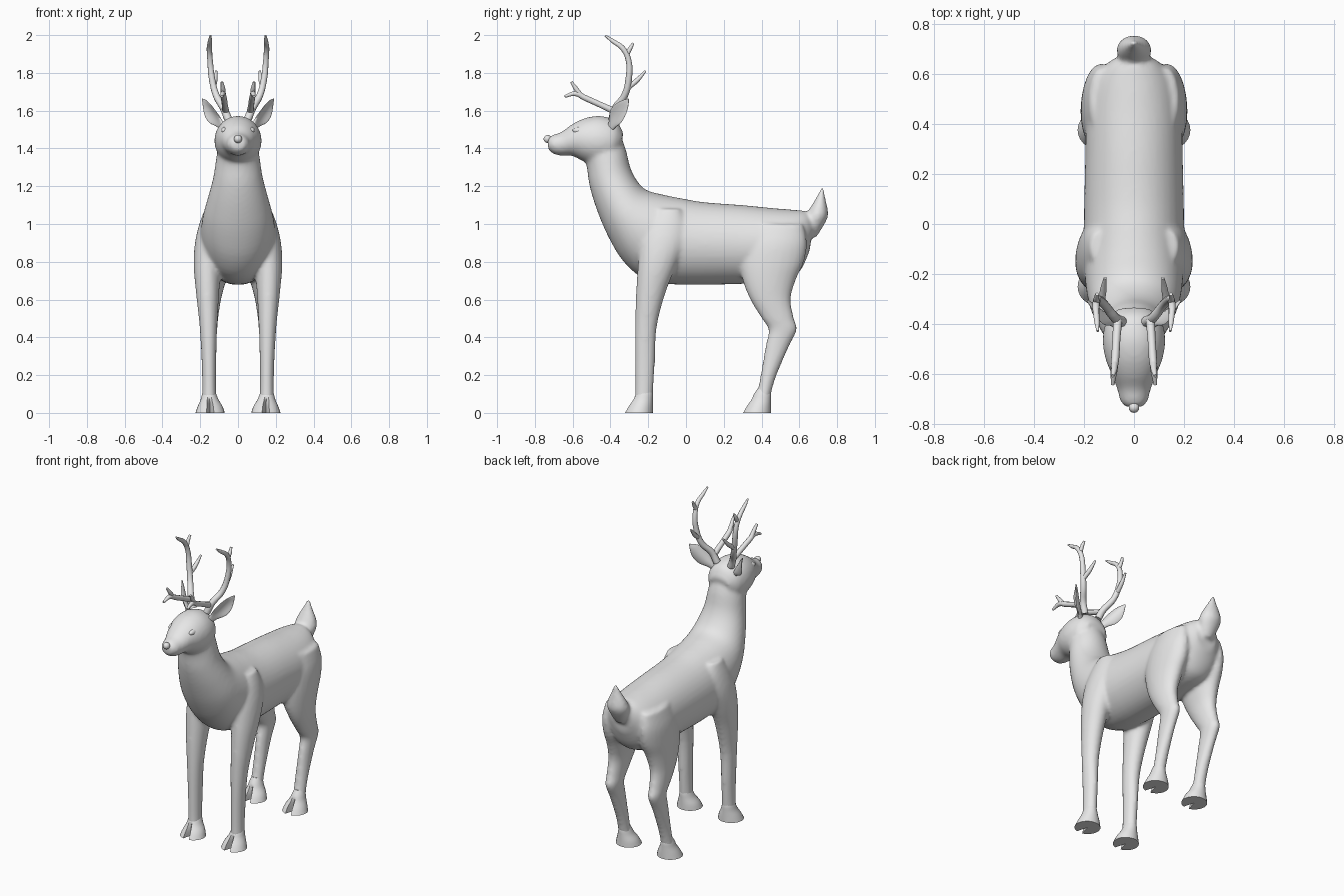
import bpy, bmesh, math
from mathutils import Vector

if "Cube" in bpy.data.objects:
    bpy.data.objects.remove(bpy.data.objects["Cube"])

grey = bpy.data.materials.new("plain_grey")
grey.diffuse_color = (0.8, 0.8, 0.8, 1)
grey.use_nodes = True
grey.node_tree.nodes["Principled BSDF"].inputs["Base Color"].default_value = grey.diffuse_color


def resample(rings, steps):
    """Catmull-Rom interpolation of (centre, U, V) rings."""
    out = []
    n = len(rings)
    for i in range(n - 1):
        p = [rings[max(0, min(n - 1, i + k))] for k in (-1, 0, 1, 2)]
        for s in range(steps):
            t = s / steps
            out.append([0.5 * (2 * b + (c - a) * t + (2 * a - 5 * b + 4 * c - d) * t * t
                               + (3 * b - a - 3 * c + d) * t ** 3)
                        for a, b, c, d in zip(*p)])
    out.append(rings[-1])
    return out


def loft(bm, rings, steps=4, seg=24, shape=None):
    """Skin elliptical rings into a closed solid."""
    loops = []
    for c, u, v in resample(rings, steps):
        loop = []
        for k in range(seg):
            a = 2 * math.pi * k / seg
            p = c + u * math.cos(a) + v * math.sin(a)
            loop.append(bm.verts.new(shape(p, k, c) if shape else p))
        loops.append(loop)
    faces = [bm.faces.new(loops[0]), bm.faces.new(loops[-1])]
    for r, s in zip(loops, loops[1:]):
        for k in range(seg):
            j = (k + 1) % seg
            faces.append(bm.faces.new((r[k], r[j], s[j], s[k])))
    bmesh.ops.recalc_face_normals(bm, faces=faces)


def side_rings(rows):
    """Rows of top y, top z, bottom y, bottom z, half width."""
    return [(Vector((0, (ty + by) / 2, (tz + bz) / 2)), Vector((w, 0, 0)),
             Vector((0, (ty - by) / 2, (tz - bz) / 2))) for ty, tz, by, bz, w in rows]


def flat_rings(rows, side=1):
    """Rows of z, y min, y max, x min, x max."""
    return [(Vector((side * (x0 + x1) / 2, (y0 + y1) / 2, z)), Vector(((x1 - x0) / 2, 0, 0)),
             Vector((0, (y1 - y0) / 2, 0))) for z, y0, y1, x0, x1 in rows]


def finish(bm, name, angle=50, mirror=False):
    me = bpy.data.meshes.new(name)
    bm.to_mesh(me)
    bm.free()
    ob = bpy.data.objects.new(name, me)
    bpy.context.collection.objects.link(ob)
    me.materials.append(grey)
    bpy.ops.object.select_all(action='DESELECT')
    bpy.context.view_layer.objects.active = ob
    ob.select_set(True)
    bpy.ops.object.shade_smooth_by_angle(angle=math.radians(angle))
    if mirror:
        ob.modifiers.new("mirror", 'MIRROR').use_mirror_merge = False
    return ob


# Body: torso, neck, head, tail and legs fused into one smooth skin
body = bmesh.new()
loft(body, side_rings([
    (-.36, 1.50, -.545, 1.37, .10), (-.32, 1.40, -.525, 1.30, .115),
    (-.295, 1.30, -.51, 1.20, .13), (-.26, 1.23, -.47, 1.07, .155),
    (-.21, 1.18, -.41, .93, .18), (-.12, 1.155, -.33, .80, .195),
    (-.02, 1.135, -.22, .71, .20), (.10, 1.115, -.06, .68, .20),
    (.30, 1.10, .20, .68, .195), (.45, 1.085, .42, .69, .19),
    (.57, 1.075, .55, .71, .17), (.64, 1.066, .61, .76, .125),
    (.675, 1.03, .655, .86, .07)]), seg=40)
# Head
loft(body, side_rings([
    (-.33, 1.48, -.36, 1.38, .07), (-.37, 1.545, -.40, 1.32, .11),
    (-.45, 1.572, -.47, 1.31, .125), (-.53, 1.562, -.54, 1.33, .115),
    (-.60, 1.53, -.60, 1.36, .09), (-.66, 1.487, -.66, 1.362, .067),
    (-.71, 1.47, -.70, 1.37, .055), (-.733, 1.45, -.728, 1.392, .034)]), seg=32)
# Tail
loft(body, flat_rings([
    (.93, .65, .69, -.03, .03), (.98, .63, .722, -.055, .055),
    (1.04, .635, .752, -.07, .07), (1.09, .66, .748, -.057, .057),
    (1.14, .69, .737, -.032, .032), (1.195, .715, .732, -.008, .008)]))
# Legs
front_leg = [
    (.07, -.275, -.175, .11, .195), (.10, -.27, -.175, .115, .19),
    (.25, -.27, -.165, .115, .192), (.45, -.27, -.155, .11, .203),
    (.63, -.265, -.11, .10, .222), (.78, -.255, -.05, .09, .235),
    (.90, -.24, 0, .09, .228), (1.0, -.20, 0, .10, .205), (1.08, -.15, -.03, .11, .175)]
hind_leg = [
    (.07, .36, .45, .11, .195), (.10, .375, .45, .115, .19), (.20, .395, .48, .115, .188),
    (.35, .42, .545, .115, .19), (.44, .437, .587, .11, .195), (.50, .40, .572, .105, .20),
    (.60, .34, .555, .09, .207), (.70, .30, .58, .065, .212), (.80, .285, .625, .05, .213),
    (.90, .31, .64, .06, .205), (1.0, .36, .62, .08, .175)]
for side in (1, -1):
    loft(body, flat_rings(front_leg, side))
    loft(body, flat_rings(hind_leg, side))
body_ob = finish(body, "body")
remesh = body_ob.modifiers.new("fuse", 'REMESH')
remesh.mode = 'VOXEL'
remesh.voxel_size = 0.011
remesh.use_smooth_shade = True
soften = body_ob.modifiers.new("soften", 'SMOOTH')
soften.factor = 0.5
soften.iterations = 8


# Cloven hooves: the front line of each ring is pulled back into a notch
def cleft(p, k, c):
    if k == 18:
        p.y += 0.075 * max(0, 1 - c.z / 0.09)
    return p


for name, y in (("front_hooves", 0), ("hind_hooves", .625)):
    bm = bmesh.new()
    loft(bm, flat_rings([
        (0, y - .325, y - .175, .07, .225), (.035, y - .305, y - .175, .082, .213),
        (.07, y - .28, y - .175, .103, .198), (.10, y - .265, y - .175, .115, .19),
        (.13, y - .245, y - .18, .125, .18)]), steps=3, shape=cleft)
    finish(bm, name, 40, True)

# Ears: cupped leaves
base, tip = Vector((.08, -.405, 1.505)), Vector((.195, -.31, 1.66))
axis = tip - base
normal = Vector((.677, -.55, -.168)).normalized()
across = axis.cross(normal).normalized()


def cup(p, k, c):
    w = (p - c).dot(across)
    return p + normal * (w * w * 9)


bm = bmesh.new()
loft(bm, [(base + axis * t - normal * .008, across * w, normal * h) for t, w, h in
          ((-.1, .016, .014), (.15, .026, .013), (.4, .045, .009),
           (.65, .043, .007), (.85, .025, .006), (1, .004, .003))], shape=cup)
finish(bm, "ears", 60, True)

# Nose ball and closed eyelids
bm = bmesh.new()
bmesh.ops.create_uvsphere(bm, u_segments=16, v_segments=10, radius=.021)
bmesh.ops.translate(bm, verts=bm.verts, vec=(0, -.733, 1.45))
finish(bm, "nose", 60)
bm = bmesh.new()
bmesh.ops.create_uvsphere(bm, u_segments=16, v_segments=10, radius=1)
bmesh.ops.scale(bm, verts=bm.verts, vec=(.018, .036, .018))
bmesh.ops.translate(bm, verts=bm.verts, vec=(.072, -.565, 1.495))
finish(bm, "eyelids", 60, True)

# Antlers: tapered tubes of x, y, z, radius
branches = [
    [(.05, -.39, 1.55, .022), (.075, -.375, 1.61, .02), (.115, -.325, 1.68, .018),
     (.138, -.303, 1.77, .017), (.148, -.305, 1.87, .015), (.152, -.335, 1.93, .014),
     (.148, -.39, 1.97, .011), (.145, -.428, 1.998, .005)],
    [(.148, -.312, 1.90, .013), (.15, -.295, 1.93, .011), (.147, -.28, 1.957, .007)],
    [(.13, -.31, 1.72, .014), (.122, -.26, 1.76, .013), (.115, -.215, 1.81, .006)],
    [(.065, -.385, 1.60, .018), (.07, -.455, 1.632, .016), (.075, -.535, 1.668, .016),
     (.08, -.585, 1.69, .014), (.085, -.642, 1.675, .007)],
    [(.078, -.56, 1.685, .014), (.08, -.585, 1.72, .012), (.085, -.607, 1.752, .007)]]
for side, name in ((1, "left_antler"), (-1, "right_antler")):
    cu = bpy.data.curves.new(name, 'CURVE')
    cu.dimensions = '3D'
    cu.bevel_depth = 1
    cu.bevel_resolution = 3
    cu.resolution_u = 5
    cu.use_fill_caps = True
    for pts in branches:
        sp = cu.splines.new('BEZIER')
        sp.bezier_points.add(len(pts) - 1)
        for bp, (x, y, z, r) in zip(sp.bezier_points, pts):
            bp.co = (side * x, y, z)
            bp.radius = r
            bp.handle_left_type = bp.handle_right_type = 'AUTO'
    cu.materials.append(grey)
    bpy.context.collection.objects.link(bpy.data.objects.new(name, cu))
